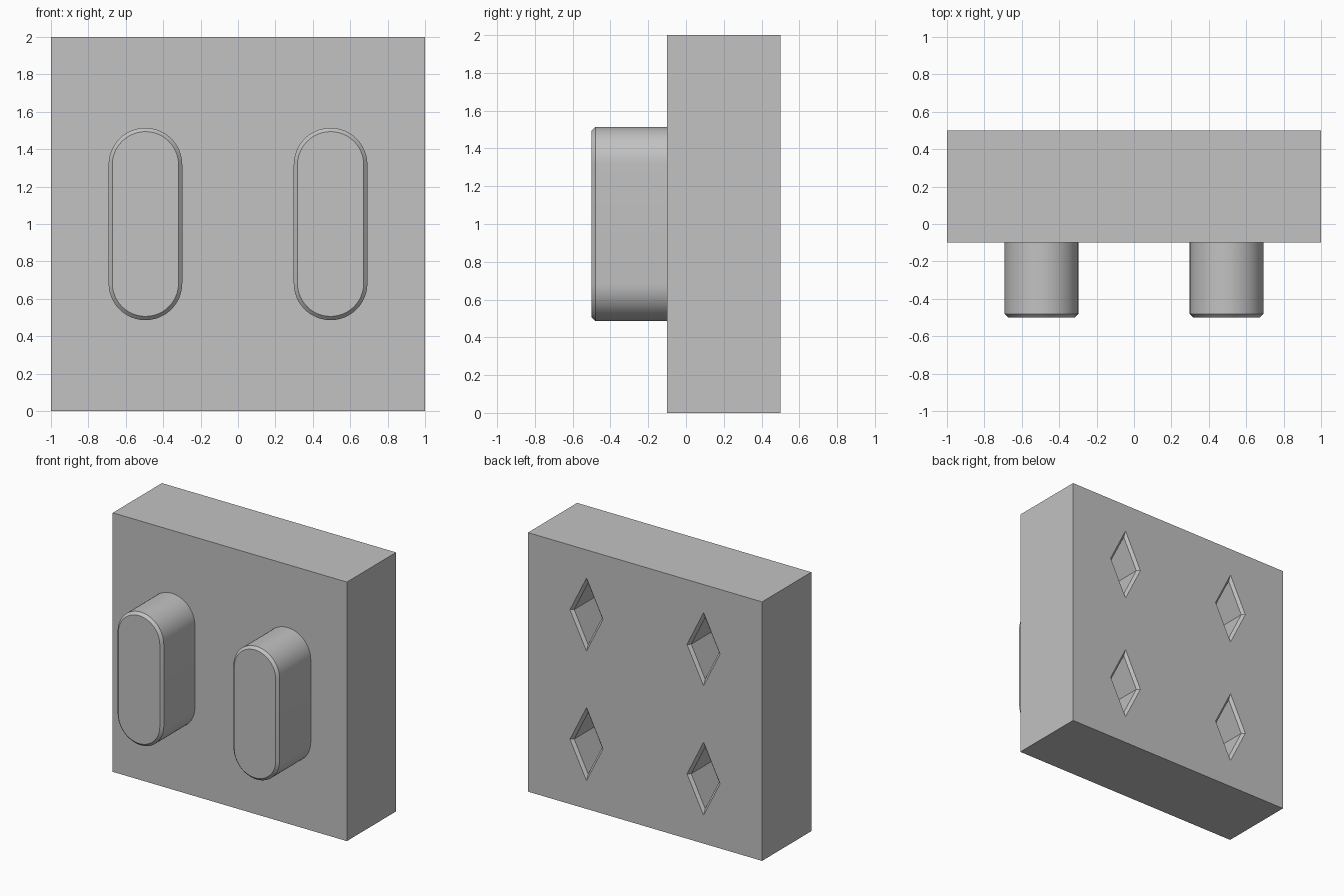
import bpy
import bmesh
from math import cos, sin, pi, radians, sqrt

cube = bpy.data.objects.get("Cube")
if cube:
    bpy.data.objects.remove(cube, do_unlink=True)

GREY = (0.54, 0.54, 0.54, 1.0)
CHAMFER = 0.02
BLOCK_FRONT, BLOCK_BACK = -0.1, 0.5

grey = bpy.data.materials.new("plain grey")
grey.use_nodes = True
grey.diffuse_color = GREY
grey.node_tree.nodes["Principled BSDF"].inputs["Base Color"].default_value = GREY


def add_object(name, bm):
    bmesh.ops.recalc_face_normals(bm, faces=bm.faces)
    mesh = bpy.data.meshes.new(name)
    bm.to_mesh(mesh)
    bm.free()
    mesh.materials.append(grey)
    obj = bpy.data.objects.new(name, mesh)
    bpy.context.collection.objects.link(obj)
    return obj


def make_active(obj):
    bpy.ops.object.select_all(action="DESELECT")
    obj.select_set(True)
    bpy.context.view_layer.objects.active = obj


def loft(bm, outline, sections, cx, cz):
    """Skin an outline along y; each section is (y, inward offset)."""
    rings = [[bm.verts.new((cx + x, y, cz + z)) for x, z in outline(inset)]
             for y, inset in sections]
    for a, b in zip(rings, rings[1:]):
        for i in range(len(a)):
            j = (i + 1) % len(a)
            bm.faces.new((a[i], a[j], b[j], b[i]))
    bm.faces.new(rings[0])
    bm.faces.new(rings[-1])


def capsule(inset, radius=0.197, straight=0.317, steps=24):
    r = radius - inset
    return [(r * cos(side * pi + pi * i / steps),
             (straight if side == 0 else -straight) + r * sin(side * pi + pi * i / steps))
            for side in (0, 1) for i in range(steps + 1)]


def diamond(inset, half_width=0.1414):
    w = half_width - inset * sqrt(5) / 2
    return [(w, 0), (0, 2 * w), (-w, 0), (0, -2 * w)]


# Main block
bm = bmesh.new()
bmesh.ops.create_cube(bm, size=1)
for v in bm.verts:
    v.co.x *= 2
    v.co.y = BLOCK_BACK if v.co.y > 0 else BLOCK_FRONT
    v.co.z = 2 * v.co.z + 1
block = add_object("block", bm)

# Four chamfered diamond sockets cut into the back
bm = bmesh.new()
for x in (-0.5, 0.5):
    for z in (0.5, 1.5):
        loft(bm, diamond, [(BLOCK_BACK + CHAMFER, -CHAMFER),
                           (BLOCK_BACK - CHAMFER, CHAMFER),
                           (BLOCK_BACK - 0.42, CHAMFER)], x, z)
cutter = add_object("socket_cutter", bm)
cutter.hide_render = True
cut = block.modifiers.new("sockets", "BOOLEAN")
cut.operation = "DIFFERENCE"
cut.solver = "EXACT"
cut.object = cutter
make_active(block)
bpy.ops.object.modifier_apply(modifier=cut.name)
bpy.data.objects.remove(cutter, do_unlink=True)

# Two rounded pegs with chamfered tips on the front
for name, x in (("right_peg", -0.495), ("left_peg", 0.495)):
    bm = bmesh.new()
    loft(bm, capsule, [(BLOCK_FRONT + CHAMFER, 0), (-0.5 + CHAMFER, 0), (-0.5, CHAMFER)], x, 1)
    peg = add_object(name, bm)
    make_active(peg)
    bpy.ops.object.shade_smooth_by_angle(angle=radians(30))
